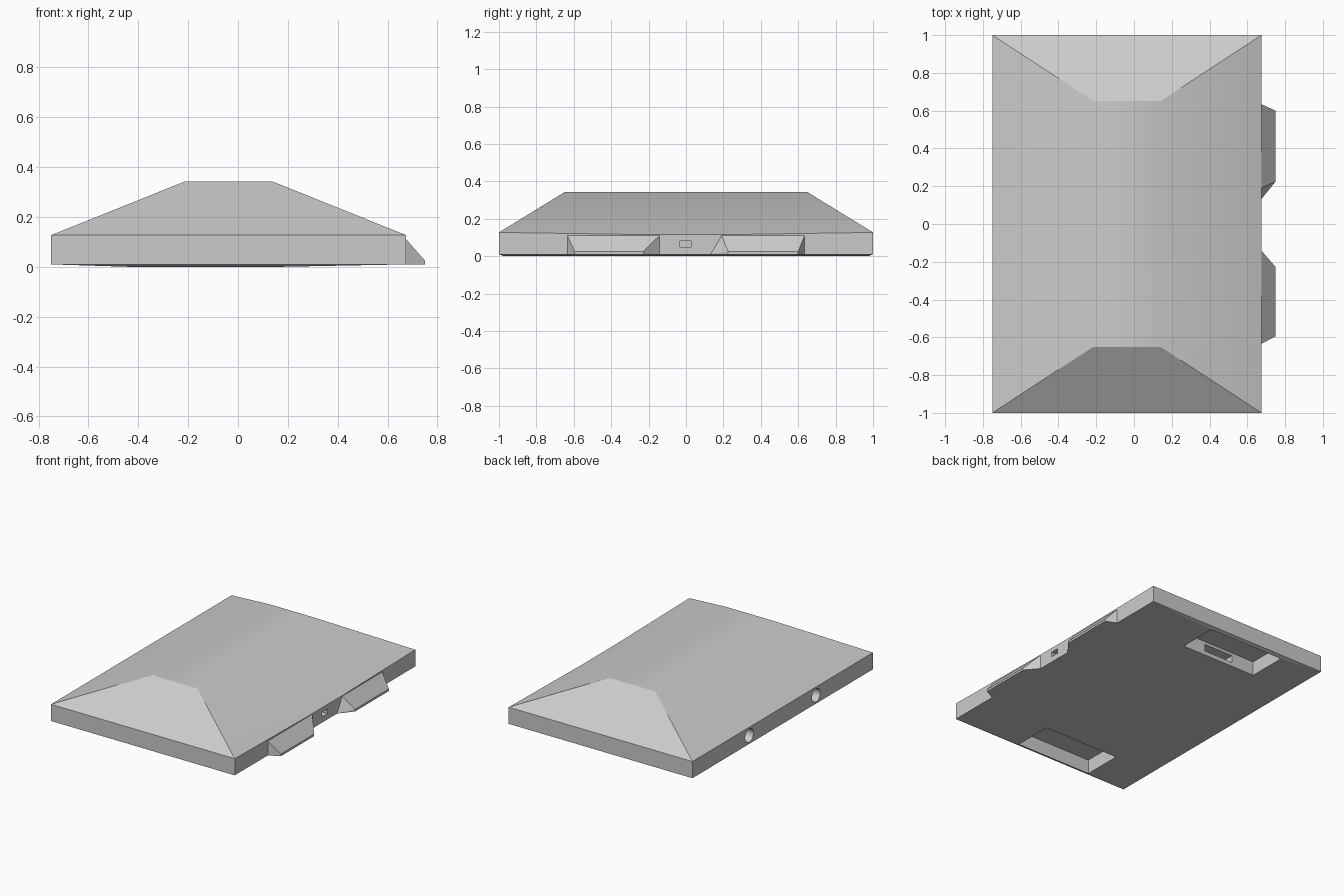
import bpy, bmesh, math
from mathutils import Matrix, Vector

cube = bpy.data.objects.get("Cube")
if cube:
    bpy.data.objects.remove(cube, do_unlink=True)

grey = bpy.data.materials.new("light_grey")
grey.use_nodes = True
COLOUR = (0.6, 0.6, 0.6, 1)
grey.diffuse_color = COLOUR
grey.node_tree.nodes["Principled BSDF"].inputs["Base Color"].default_value = COLOUR

BASE, EAVE, DIP, RIDGE = 0.01, 0.127, 0.115, 0.342
LEFT, RIGHT = -0.75, 0.675


def make_object(name, bm):
    bmesh.ops.recalc_face_normals(bm, faces=bm.faces)
    mesh = bpy.data.meshes.new(name)
    bm.to_mesh(mesh)
    bm.free()
    mesh.materials.append(grey)
    obj = bpy.data.objects.new(name, mesh)
    bpy.context.collection.objects.link(obj)
    return obj


def box(name, x0, x1, y0, y1, z0, z1):
    bm = bmesh.new()
    size = Matrix.Diagonal((x1 - x0, abs(y1 - y0), z1 - z0, 1))
    centre = Vector((x0 + x1, y0 + y1, z0 + z1)) / 2
    bmesh.ops.create_cube(bm, size=1, matrix=Matrix.Translation(centre) @ size)
    return make_object(name, bm)


def cut(target, cutter):
    mod = target.modifiers.new("cut", "BOOLEAN")
    mod.operation = "DIFFERENCE"
    mod.solver = "EXACT"
    mod.object = cutter
    bpy.context.view_layer.objects.active = target
    bpy.ops.object.modifier_apply(modifier=mod.name)
    bpy.data.objects.remove(cutter, do_unlink=True)


# Housing: low walls under a hipped roof, with a slight dip in the right eave
bm = bmesh.new()


def ring(points):
    return [bm.verts.new(p) for p in points]


base = ring([(x, y, BASE) for x, y in ((LEFT, -1), (RIGHT, -1), (RIGHT, 1), (LEFT, 1))])
eave = ring([(LEFT, -1, EAVE), (RIGHT, -1, EAVE), (RIGHT, 1, EAVE), (LEFT, 1, EAVE)])
dip = ring([(RIGHT, -0.2, DIP), (RIGHT, 0.2, DIP)])
top = ring([(x, y, RIDGE) for x, y in ((-0.215, -0.65), (0.14, -0.65), (0.14, 0.65), (-0.215, 0.65))])
for lower, upper in ((base, eave), (eave, top)):
    for i in range(4):
        j = (i + 1) % 4
        middle = []
        if i == 1:
            middle = dip
        if lower is base:
            bm.faces.new([lower[i], lower[j], upper[j]] + middle[::-1] + [upper[i]])
        else:
            bm.faces.new([lower[i]] + middle + [lower[j], upper[j], upper[i]])
bm.faces.new(base[::-1])
bm.faces.new(top)
bmesh.ops.triangulate(bm, faces=[f for f in bm.faces if len(f.verts) > 4])
housing = make_object("housing", bm)

# Underside recesses, each with a slot in its inner wall, and round side holes
for s in (-1, 1):
    cut(housing, box("recess_cutter", -0.43, 0.16, s * 0.695, s * 0.975, -0.05, 0.1))
    cut(housing, box("slot_cutter", -0.25, -0.02, s * 0.6, s * 0.72, 0.03, 0.08))
    bm = bmesh.new()
    bmesh.ops.create_cone(bm, cap_ends=True, segments=24, radius1=0.046, radius2=0.046, depth=0.24,
                          matrix=Matrix.Translation((LEFT, s * 0.37, 0.068)) @ Matrix.Rotation(math.pi / 2, 4, "Y"))
    cut(housing, make_object("hole_cutter", bm))

# Small port in the right wall
cut(housing, box("port_cutter", RIGHT - 0.06, RIGHT + 0.05, -0.032, 0.028, 0.05, 0.084))

# Underside sags slightly to the recess rims
for v in housing.data.vertices:
    if v.co.z < BASE + 0.002 and abs(v.co.x) < 0.5:
        v.co.z = 0

# Smooth roof, flat everywhere else
bpy.ops.object.select_all(action="DESELECT")
housing.select_set(True)
bpy.context.view_layer.objects.active = housing
bpy.ops.object.shade_smooth_by_angle(angle=math.radians(30))
for face in housing.data.polygons:
    if face.normal.z < 0.3:
        face.use_smooth = False


# Wedge-shaped feet on the right wall
def wedge(name, outer, inner_top, inner_low, tip_outer, tip_inner):
    bm = bmesh.new()
    x = RIGHT - 0.002
    for p in ((x, outer, DIP - 0.002), (x, outer, BASE), (x, inner_top, DIP - 0.002), (x, inner_low, BASE)):
        bm.verts.new(p)
    for y in (tip_outer, tip_inner):
        for z in (BASE, 0.025):
            bm.verts.new((0.75, y, z))
    bmesh.ops.convex_hull(bm, input=bm.verts)
    make_object(name, bm)


wedge("front_wedge", -0.635, -0.139, -0.139, -0.595, -0.228)
wedge("back_wedge", 0.635, 0.19, 0.13, 0.6, 0.225)
